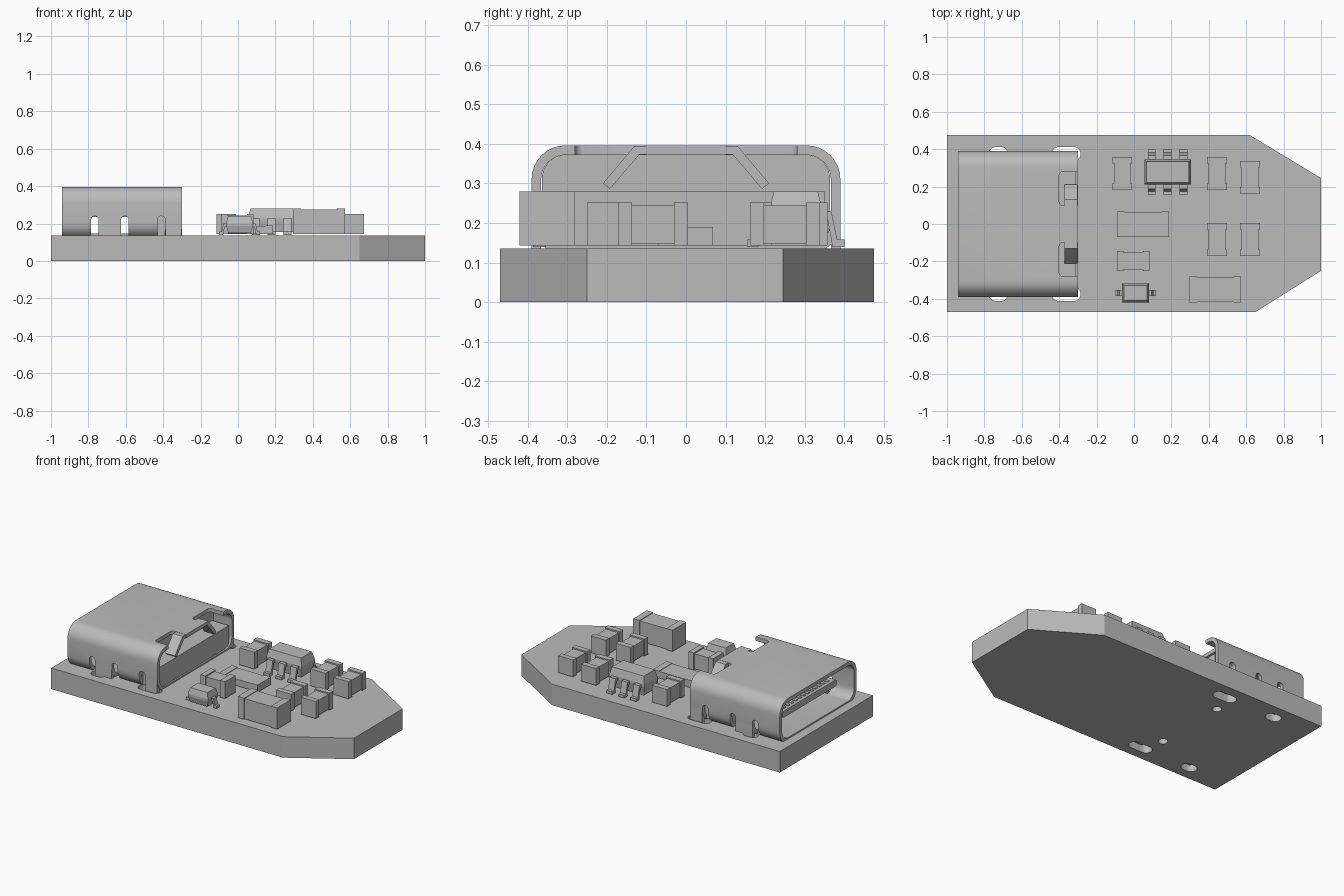
import bpy, bmesh
from math import cos, sin, pi, radians

old = bpy.data.objects.get("Cube")
if old:
    bpy.data.objects.remove(old, do_unlink=True)

grey = bpy.data.materials.new("plain grey")
grey.use_nodes = True
grey.diffuse_color = (0.5, 0.5, 0.5, 1)
grey.node_tree.nodes["Principled BSDF"].inputs["Base Color"].default_value = (0.5, 0.5, 0.5, 1)

PLACE = {"x": lambda u, v, w: (w, u, v),
         "y": lambda u, v, w: (u, w, v),
         "z": lambda u, v, w: (u, v, w)}


def finish(name, bm):
    bmesh.ops.recalc_face_normals(bm, faces=bm.faces[:])
    mesh = bpy.data.meshes.new(name)
    bm.to_mesh(mesh)
    bm.free()
    mesh.materials.append(grey)
    ob = bpy.data.objects.new(name, mesh)
    bpy.context.scene.collection.objects.link(ob)
    return ob


def loft(name, sections, hollow=False):
    """Join equal-length loops; hollow closes the last loop onto the first."""
    bm = bmesh.new()
    loops = [[bm.verts.new(p) for p in s] for s in sections]
    pairs = list(zip(loops, loops[1:]))
    if hollow:
        pairs.append((loops[-1], loops[0]))
    else:
        bm.faces.new(loops[0])
        bm.faces.new(loops[-1])
    n = len(loops[0])
    for a, b in pairs:
        for i in range(n):
            j = (i + 1) % n
            bm.faces.new((a[i], a[j], b[j], b[i]))
    return finish(name, bm)


def prism(name, pts, axis, a, b):
    return loft(name, [[PLACE[axis](u, v, w) for u, v in pts] for w in (a, b)])


def rounded(u0, u1, v0, v1, r, steps=8):
    """Rounded rectangle outline."""
    pts = []
    corners = ((u1 - r, v1 - r), (u0 + r, v1 - r), (u0 + r, v0 + r), (u1 - r, v0 + r))
    for k, (cu, cv) in enumerate(corners):
        for i in range(steps + 1):
            t = pi / 2 * (k + i / steps)
            pts.append((cu + r * cos(t), cv + r * sin(t)))
    return pts


def box(name, x0, x1, y0, y1, z0, z1):
    return prism(name, [(x0, y0), (x1, y0), (x1, y1), (x0, y1)], "z", z0, z1)


def cut(target, cutters):
    for c in cutters:
        mod = target.modifiers.new("cut", "BOOLEAN")
        mod.operation, mod.solver, mod.object = "DIFFERENCE", "EXACT", c
        bpy.context.view_layer.objects.active = target
        bpy.ops.object.modifier_apply(modifier=mod.name)
        bpy.data.objects.remove(c, do_unlink=True)


def smooth(ob):
    bpy.ops.object.select_all(action="DESELECT")
    ob.select_set(True)
    bpy.context.view_layer.objects.active = ob
    bpy.ops.object.shade_smooth_by_angle(angle=radians(30))


TOP = 0.135

# Circuit board with pointed end, mounting slots and peg holes
board = prism("board", [(-1, -.47), (.65, -.47), (1, -.25), (1, .245), (.62, .475), (-1, .475)],
              "z", 0, TOP)
holes = []
for s in (-1, 1):
    for x0, x1 in ((-.44, -.285), (-.775, -.675)):
        y = s * .375
        holes.append(prism("hole", rounded(x0, x1, y - .036, y + .036, .0355), "z", -.1, .3))
    y = s * .24
    holes.append(prism("hole", rounded(-.445, -.39, y - .0275, y + .0275, .027), "z", -.1, .3))
cut(board, holes)
smooth(board)

# Connector shell: rounded tube along x
outer = rounded(-.39, .39, .12, .396, .085)
inner = rounded(-.366, .366, .144, .372, .062)
X0, X1 = -.94, -.3
shell = loft("connector_shell", [[(x, y, z) for y, z in prof] for prof, x in
                                 ((outer, X0), (outer, X1), (inner, X1), (inner, X0))], hollow=True)
cutters = []
for s in (-1, 1):
    ya, yb = sorted((s * .32, s * .45))
    for x in (-.765, -.605, -.41):
        cutters.append(prism("slot", rounded(x - .02, x + .02, .05, .24, .019), "y", ya, yb))
    ya, yb = sorted((s * .1, s * .28))
    cutters.append(prism("notch", rounded(-.4, -.2, ya, yb, .02), "z", .3, .5))
cut(shell, cutters)
smooth(shell)

# Shell legs, bent springs and housing pegs, mirrored across y
for s, side in ((1, "back"), (-1, "front")):
    ya, yb = sorted((s * .366, s * .39))
    box("shell_leg_rear_" + side, -.388, -.302, ya, yb, .03, .21)
    box("shell_leg_mid_" + side, -.745, -.626, ya, yb, .1, .21)
    box("shell_leg_pin_" + side, -.745, -.7, ya, yb, .03, .12)
    spring = [(.09, .395), (.13, .395), (.21, .3), (.192, .286), (.118, .373), (.09, .373)]
    prism("spring_" + side, [(s * y, z) for y, z in spring], "x", -.372, -.302)
    peg = s * .24
    prism("peg_" + side, rounded(-.437, -.398, peg - .0195, peg + .0195, .019), "z", .04, .2)

# Plastic housing and tongue
prism("housing_back", rounded(-.364, .364, .142, .372, .06), "x", -.56, -.43)
prism("housing_lower", [(-.35, .137), (.35, .137), (.35, .28), (-.35, .28)], "x", -.43, -.31)
prism("tongue", rounded(-.275, .275, .24, .282, .012, 3), "x", -.88, -.55)
for i in range(12):
    y = -.22 + i * .04
    box("tongue_contact", -.86, -.57, y - .01, y + .01, .236, .286)


def chip(name, x0, x1, y0, y1, z1, along, cap=.035, dip=.008):
    """Chip part: two end caps around a slightly smaller body."""
    z0 = .143
    if along == "x":
        box(name + "_body", x0 + cap, x1 - cap, y0 + dip, y1 - dip, z0 + dip / 2, z1 - dip)
        box(name + "_cap_a", x0, x0 + cap, y0, y1, z0, z1)
        box(name + "_cap_b", x1 - cap, x1, y0, y1, z0, z1)
    else:
        box(name + "_body", x0 + dip, x1 - dip, y0 + cap, y1 - cap, z0 + dip / 2, z1 - dip)
        box(name + "_cap_a", x0, x1, y0, y0 + cap, z0, z1)
        box(name + "_cap_b", x0, x1, y1 - cap, y1, z0, z1)


# Small chips: centre position, then the others
for i, (x, y) in enumerate(((-.063, .27), (.443, .27), (.62, .25), (.443, -.083), (.62, -.083))):
    chip("chip_%d" % (i + 1), x - .053, x + .053, y - .088, y + .088, .252, "y")
chip("chip_6", -.092, .082, -.25, -.145, .252, "x")
chip("flat_resistor", -.092, .188, -.07, .068, .19, "x", .042, .003)
chip("large_chip", .293, .573, -.42, -.282, .28, "x", .045, .004)


def package(name, x0, x1, y0, y1, z0, zm, z1, t):
    """Moulded body with tapered sides above and below its middle."""
    loft(name, [[(x0 + d, y0 + d, z), (x1 - d, y0 + d, z), (x1 - d, y1 - d, z), (x0 + d, y1 - d, z)]
                for z, d in ((z0, t), (zm - .008, 0), (zm + .008, 0), (z1, t))])


def lead(name, start, sign, axis, a, b, zm, reach):
    """Bent lead stepping down from the body to the board."""
    prof = [(-.01, zm + .009), (reach * .4, zm + .009), (reach * .66, .158), (reach, .158),
            (reach, .14), (reach * .45, .14), (reach * .22, zm - .009), (-.01, zm - .009)]
    prism(name, [(start + sign * u, v) for u, v in prof], axis, a, b)


# Six-lead regulator
package("regulator_body", .055, .305, .21, .345, .155, .225, .28, .012)
for x in (.095, .18, .265):
    lead("regulator_lead_back", .345, 1, "x", x - .021, x + .021, .22, .056)
    lead("regulator_lead_front", .21, -1, "x", x - .021, x + .021, .22, .056)

# Two-lead diode
package("diode_body", -.063, .08, -.42, -.318, .15, .195, .24, .01)
lead("diode_lead_right", -.063, -1, "y", -.386, -.354, .19, .037)
lead("diode_lead_left", .08, 1, "y", -.386, -.354, .19, .037)
